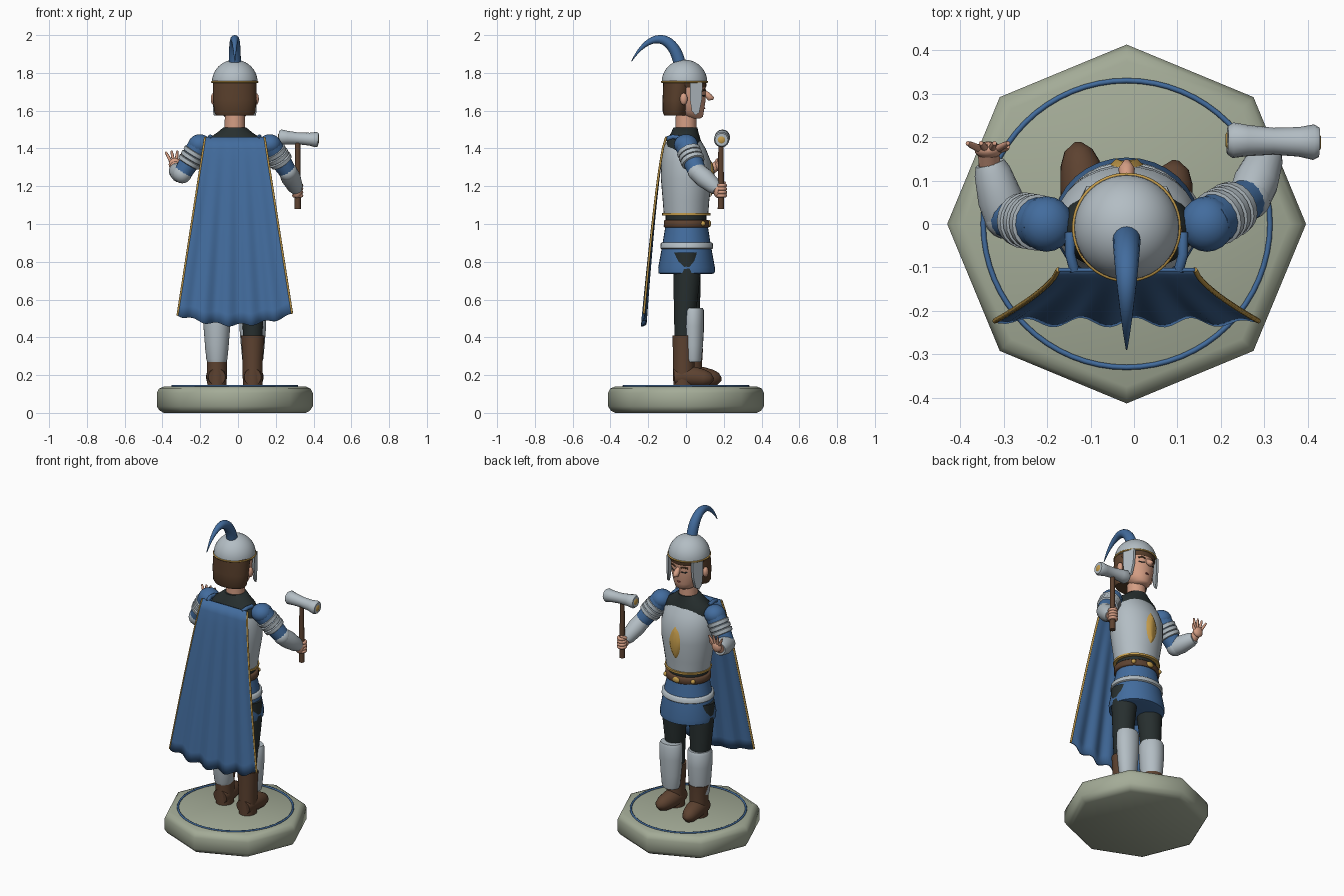
import bpy, bmesh, math
from mathutils import Vector, Quaternion, geometry

if "Cube" in bpy.data.objects:
    bpy.data.objects.remove(bpy.data.objects["Cube"])

CX = -0.017  # the figure stands slightly left of the overall centre


def material(name, rgb):
    m = bpy.data.materials.new(name)
    m.diffuse_color = (*rgb, 1)
    m.use_nodes = True
    m.node_tree.nodes["Principled BSDF"].inputs["Base Color"].default_value = m.diffuse_color
    return m


STONE = material("stone", (0.37, 0.41, 0.31))
BLUE = material("blue_cloth", (0.055, 0.15, 0.34))
STEEL = material("steel", (0.45, 0.51, 0.55))
BROWN = material("brown_leather", (0.11, 0.055, 0.03))
HAIR = material("brown_hair", (0.10, 0.05, 0.025))
SKIN = material("skin", (0.66, 0.34, 0.23))
DARK = material("dark_cloth", (0.02, 0.028, 0.028))
GOLD = material("gold", (0.55, 0.33, 0.07))
LIPS = material("lips", (0.25, 0.06, 0.05))


def finish(name, bm, mat):
    bmesh.ops.recalc_face_normals(bm, faces=bm.faces)
    me = bpy.data.meshes.new(name)
    bm.to_mesh(me)
    bm.free()
    me.materials.append(mat)
    ob = bpy.data.objects.new(name, me)
    ob.location.x = CX
    bpy.context.collection.objects.link(ob)
    return ob


def skin_rings(name, rings, mat):
    bm = bmesh.new()
    loops = [[bm.verts.new(p) for p in r] for r in rings]
    n = len(loops[0])
    for a, b in zip(loops, loops[1:]):
        for i in range(n):
            j = (i + 1) % n
            bm.faces.new((a[i], a[j], b[j], b[i]))
    bm.faces.new(loops[0])
    bm.faces.new(loops[-1])
    return finish(name, bm, mat)


def loft(name, rows, mat, x=0, y=0, n=32):
    """rows of (z, x radius, y radius, y shift)"""
    rings = []
    for z, rx, ry, dy in rows:
        rings.append([(x + rx * math.cos(2 * math.pi * i / n),
                       y + dy + ry * math.sin(2 * math.pi * i / n), z) for i in range(n)])
    return skin_rings(name, rings, mat)


def tube(name, pts, radii, mat, n=16):
    pts = [Vector(p) for p in pts]
    if isinstance(radii, (int, float)):
        radii = [radii] * len(pts)
    tans = [(pts[min(i + 1, len(pts) - 1)] - pts[max(i - 1, 0)]).normalized() for i in range(len(pts))]
    q = Vector((0, 0, 1)).rotation_difference(tans[0])
    rings = []
    for i, (p, r) in enumerate(zip(pts, radii)):
        if i:
            q = tans[i - 1].rotation_difference(tans[i]) @ q
        rings.append([p + q @ Vector((r * math.cos(2 * math.pi * k / n), r * math.sin(2 * math.pi * k / n), 0))
                      for k in range(n)])
    return skin_rings(name, rings, mat)


def ball(name, c, r, mat, seg=20):
    bm = bmesh.new()
    bmesh.ops.create_uvsphere(bm, u_segments=seg, v_segments=seg // 2, radius=1)
    for v in bm.verts:
        v.co = Vector((c[0] + v.co.x * r[0], c[1] + v.co.y * r[1], c[2] + v.co.z * r[2]))
    return finish(name, bm, mat)


def torus(name, c, major, minor, mat, n=64):
    pts = [[(c[0] + (major + minor * math.cos(b)) * math.cos(a), c[1] + (major + minor * math.cos(b)) * math.sin(a),
             c[2] + minor * math.sin(b)) for b in [k * math.pi / 4 for k in range(8)]]
           for a in [2 * math.pi * i / n for i in range(n)]]
    bm = bmesh.new()
    vs = [[bm.verts.new(p) for p in r] for r in pts]
    for i in range(n):
        for k in range(8):
            bm.faces.new((vs[i][k], vs[(i + 1) % n][k], vs[(i + 1) % n][(k + 1) % 8], vs[i][(k + 1) % 8]))
    return finish(name, bm, mat)


# Base with inlaid ring
loft("base", [(0, .375, .375, 0), (.012, .398, .398, 0), (.035, .413, .413, 0), (.105, .413, .413, 0),
              (.128, .402, .402, 0), (.14, .375, .375, 0)], STONE, n=8)
torus("base_ring", (0, 0, .142), .33, .006, BLUE)

# Legs, boots and greaves (one foot steps forward)
for side, s, fy in (("left", -1, .03), ("right", 1, -.012)):
    x = s * .095
    loft(side + "_legging", [(.3, .045, .045, fy), (.5, .056, .056, fy * .6), (.73, .072, .072, .005),
                             (.85, .07, .075, 0)], DARK, x)
    top = .41 if s > 0 else .34
    loft(side + "_boot_shaft", [(.14, .05, .055, 0), (.2, .053, .056, 0), (.28, .053, .056, 0), (top, .062, .06, 0)],
         BROWN, x, fy)
    tube(side + "_boot_foot", [(x, fy - .05, .19), (x, fy, .195), (x + s * .005, fy + .06, .19),
                               (x + s * .012, fy + .11, .183), (x + s * .016, fy + .14, .18),
                               (x + s * .017, fy + .158, .178)],
         [.045, .055, .053, .045, .032, .008], BROWN, 20)
    gy, ry = (.022, .074) if s < 0 else (.038, .056)
    loft(side + "_greave", [(.27, .05, ry * .75, gy), (.285, .056, ry * .8, gy), (.36, .063, ry * .92, gy),
                            (.46, .071, ry, gy), (.54, .071, ry, gy), (.555, .064, ry * .9, gy)], STEEL, x)

# Tunic skirt, belt and armoured torso
loft("tunic_skirt", [(.735, .15, .135, 0), (.74, .165, .149, .003), (.77, .167, .15, .003), (.88, .147, .13, .003),
                     (.99, .122, .112, .003)], BLUE)
loft("skirt_band", [(.868, .15, .134, .004), (.873, .157, .14, .004), (.897, .155, .138, .004),
                    (.903, .147, .13, .004)], STEEL)
loft("waist", [(.98, .12, .108, 0), (1.06, .12, .108, 0)], DARK)
loft("belt", [(.982, .132, .117, .003), (.987, .137, .121, .003), (1.017, .136, .12, .003), (1.022, .13, .115, .003)],
     BROWN)
ball("belt_buckle", (0, .123, 1.002), (.024, .01, .018), GOLD)
for s in (-1, 1):
    ball("belt_stud", (s * .095, .09, 1.002), (.014, .014, .014), GOLD, 12)
loft("breastplate_rim", [(1.046, .138, .128, .002), (1.058, .138, .128, .002)], GOLD)
loft("breastplate", [(1.056, .132, .118, 0), (1.12, .143, .123, 0), (1.24, .162, .135, .002), (1.33, .165, .132, 0),
                     (1.4, .152, .112, -.008), (1.44, .13, .09, -.01)], STEEL)
loft("shoulder_yoke", [(1.34, .15, .1, -.012), (1.41, .156, .1, -.012), (1.455, .135, .085, -.01),
                       (1.485, .092, .072, -.006), (1.51, .062, .064, -.003)], DARK)

# Pointed oval emblem on the chest
N = 24
bm = bmesh.new()
outer = []
for i in range(N):
    a = 2 * math.pi * i / N
    z = math.sin(a) * .1
    w = .038 * math.cos(a) * abs(math.cos(a)) ** .6
    outer.append(bm.verts.new((w, .137 - abs(z) * .08, 1.24 + z)))
mid = [bm.verts.new((v.co.x * .6, .151 - abs(v.co.z - 1.24) * .08, 1.24 + (v.co.z - 1.24) * .75)) for v in outer]
for i in range(N):
    bm.faces.new((outer[i], outer[(i + 1) % N], mid[(i + 1) % N], mid[i]))
bm.faces.new(mid)
bm.faces.new(outer[::-1])
finish("chest_emblem", bm, GOLD)

# Arms
ARMS = {"left": ((-.185, .0, 1.42), (-.278, .015, 1.265), (-.315, .14, 1.285)),
        "right": ((.185, .0, 1.42), (.283, .06, 1.275), (.325, .165, 1.185))}
for side, pts in ARMS.items():
    sh, el, wr = (Vector(p) for p in pts)
    ball(side + "_shoulder", sh, (.062, .064, .055), BLUE)
    tube(side + "_sleeve", [sh, sh.lerp(el, .5), el], [.06, .056, .047], BLUE)
    for k in range(3):  # overlapping arm plates
        a = .22 + k * .15
        tube(f"{side}_arm_plate_{k + 1}", [sh.lerp(el, a), sh.lerp(el, a + .02), sh.lerp(el, a + .13),
                                           sh.lerp(el, a + .15)], [.056, .065, .062, .054], STEEL, 20)
    ball(side + "_elbow", el, (.05, .05, .05), STEEL)
    tube(side + "_forearm", [el, el.lerp(wr, .35), el.lerp(wr, .85), wr], [.049, .052, .042, .034], STEEL, 20)

# Open left hand with spread fingers
palm = Vector((-.318, .17, 1.315))
tube("left_wrist", [(-.315, .13, 1.285), palm], [.026, .024], SKIN, 12)
ball("left_palm", palm, (.032, .02, .034), SKIN)
for k in range(4):
    d = Vector((-.026 + k * .016, .012, .058 - abs(k - 1.5) * .006))
    root = palm + Vector((-.022 + k * .015, .004, .018))
    tube("left_finger", [root, root + d * .6, root + d], [.009, .008, .005], SKIN, 8)
tube("left_thumb", [palm + Vector((.02, 0, 0)), palm + Vector((.04, .005, .022)), palm + Vector((.045, .008, .035))],
     [.01, .008, .005], SKIN, 8)

# Right fist gripping the hammer
HX, HY = .333, .185
tube("right_wrist", [(.325, .15, 1.19), (.333, .178, 1.18)], .026, SKIN, 12)
ball("right_palm", (HX - .004, HY - .018, 1.178), (.027, .022, .04), SKIN)
for k in range(4):
    torus("right_finger", (HX, HY + .003, 1.15 + k * .018), .02, .01, SKIN, 20)
tube("right_thumb", [(HX - .024, HY - .015, 1.2), (HX - .02, HY + .012, 1.215), (HX, HY + .022, 1.22)],
     [.011, .009, .006], SKIN, 8)
tube("hammer_handle", [(HX, HY, 1.08), (HX, HY, 1.25), (HX, HY, 1.43)], [.017, .015, .014], BROWN)
a, b = Vector((.232, .193, 1.46)), Vector((.443, .188, 1.446))
tube("hammer_head", [a.lerp(b, t) for t in (0, .06, .22, .5, .78, .94, 1)],
     [.032, .041, .036, .031, .034, .041, .034], STEEL)
for p, d in ((a, -1), (b, 1)):
    tube("hammer_boss", [p, p + Vector((.004 * d, 0, 0))], [.02, .014], GOLD, 12)

# Neck, head and face
loft("neck", [(1.48, .055, .055, 0), (1.6, .052, .054, 0)], SKIN)
loft("head", [(1.558, .03, .03, .045), (1.568, .055, .055, .035), (1.6, .077, .082, .013), (1.65, .092, .098, .005),
              (1.71, .099, .102, .002), (1.77, .098, .1, 0)], SKIN)
tube("nose", [(0, .085, 1.71), (0, .112, 1.685), (0, .128, 1.668), (0, .147, 1.664)], [.008, .017, .019, .006], SKIN, 10)
for s in (-1, 1):
    ball("ear", (s * .112, -.012, 1.662), (.016, .02, .032), SKIN, 14)
    tube("closed_eye", [(s * .02, .1, 1.682), (s * .037, .0965, 1.677), (s * .054, .086, 1.682)], .0035, DARK, 6)
    tube("eyebrow", [(s * .018, .102, 1.706), (s * .037, .099, 1.712), (s * .057, .086, 1.706)], .005, HAIR, 6)
tube("mouth", [(-.026, .086, 1.618), (0, .097, 1.613), (.026, .086, 1.618)], .0055, LIPS, 6)
loft("hair", [(1.575, .098, .06, -.055), (1.59, .108, .068, -.055), (1.66, .116, .076, -.048),
              (1.76, .115, .085, -.035)], HAIR)
loft("hair_fringe", [(1.722, .1, .1, .004), (1.73, .106, .106, .002), (1.765, .108, .106, 0)], HAIR)

# Helmet with cheek guards and plume
R = .121
loft("helmet", [(1.75 + .12 * math.sin(t), R * math.cos(t), R * math.cos(t), -.008)
                for t in [i * math.pi / 20.5 for i in range(11)]], STEEL, n=40)
torus("helmet_rim", (0, -.008, 1.752), R, .005, GOLD)
for s in (-1, 1):
    bm = bmesh.new()
    prof = [(.022, 1.75), (.088, 1.75), (.084, 1.66), (.07, 1.59), (.05, 1.575), (.03, 1.6), (.02, 1.67)]
    rings = [[bm.verts.new((s * (x - max(0, y - .04) * .5), y, z)) for y, z in prof] for x in (.102, .116)]
    bm.faces.new(rings[0])
    bm.faces.new(rings[1])
    for i in range(len(prof)):
        j = (i + 1) % len(prof)
        bm.faces.new((rings[0][i], rings[0][j], rings[1][j], rings[1][i]))
    finish("cheek_guard", bm, STEEL)
curve = geometry.interpolate_bezier(Vector((0, -.035, 1.855)), Vector((0, -.07, 2.005)),
                                    Vector((0, -.19, 2.03)), Vector((0, -.288, 1.862)), 20)
tube("plume", curve, [.03 * (1 - (i / 19) ** 1.7) + .002 for i in range(20)], BLUE)


# Cape with folds that deepen toward the hem
def cape_point(u, t):
    x = u * (.157 + .146 * t)
    y = -.105 - .118 * t ** .7 + .011 * t * math.sin(u * 15 + .5) * (1 - abs(u) ** 6)
    z = 1.46 - t * (.995 - .055 * u * u) + .008 * t * math.sin(u * 15)
    return Vector((x, y, z))


bm = bmesh.new()
NU, NV = 48, 16
grid = [[bm.verts.new(cape_point(-1 + 2 * i / NU, j / NV)) for i in range(NU + 1)] for j in range(NV + 1)]
for j in range(NV):
    for i in range(NU):
        bm.faces.new((grid[j][i], grid[j][i + 1], grid[j + 1][i + 1], grid[j + 1][i]))
cape = finish("cape", bm, BLUE)
mod = cape.modifiers.new("thickness", 'SOLIDIFY')
mod.thickness, mod.offset = .008, 0
for s in (-1, 1):
    tube("cape_trim", [cape_point(s, j / NV) for j in range(NV + 1)], .006, GOLD, 8)
    # straps tying the cape to the shoulders
    tube("cape_strap", [(s * .12, -.107, 1.45), (s * .13, -.07, 1.462), (s * .13, -.02, 1.455)], .012, BLUE, 10)

# Smooth shading with crisp edges
bpy.ops.object.select_all(action='SELECT')
bpy.context.view_layer.objects.active = cape
bpy.ops.object.shade_smooth_by_angle(angle=math.radians(50))
